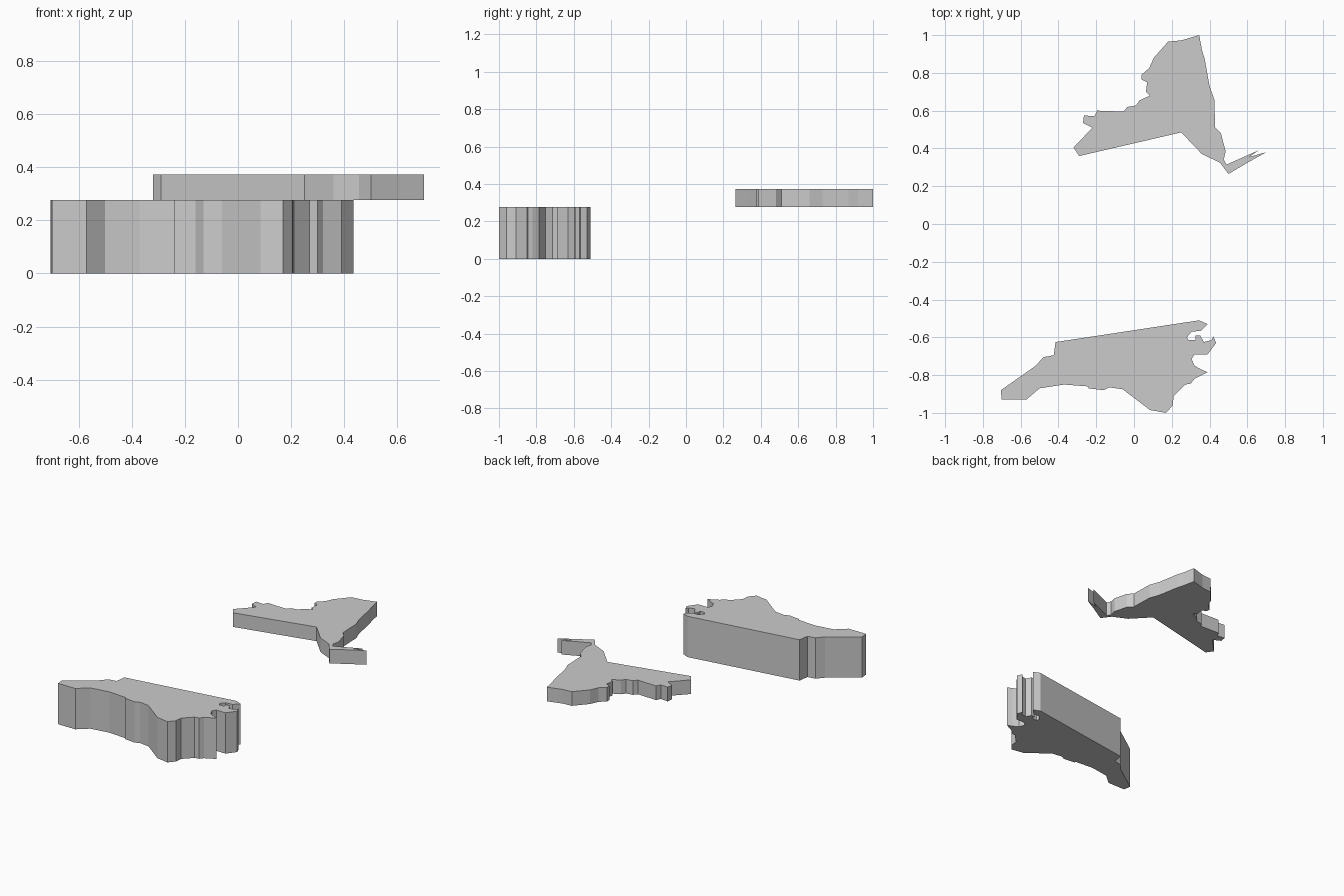
import bpy, bmesh


def extruded_outline(name, outline, bottom, top):
    """Extrude a flat map outline straight up from bottom to top."""
    bm = bmesh.new()
    face = bm.faces.new([bm.verts.new((x, y, bottom)) for x, y in outline])
    bm.normal_update()
    # the starting face becomes the underside
    if face.normal.z > 0:
        face.normal_flip()
    base = bmesh.ops.extrude_face_region(bm, geom=[face], use_keep_orig=True)
    raised = [g for g in base["geom"] if isinstance(g, bmesh.types.BMVert)]
    bmesh.ops.translate(bm, verts=raised, vec=(0, 0, top - bottom))
    bmesh.ops.recalc_face_normals(bm, faces=bm.faces)
    bmesh.ops.triangulate(bm, faces=[f for f in bm.faces if len(f.verts) > 4])
    mesh = bpy.data.meshes.new(name)
    bm.to_mesh(mesh)
    bm.free()
    obj = bpy.data.objects.new(name, mesh)
    bpy.context.collection.objects.link(obj)
    return obj


# Thick front region: straight north edge, ragged coast on the right
front_outline = [
    (0.345, -0.51), (0.39, -0.53), (0.355, -0.565), (0.305, -0.57),
    (0.28, -0.60), (0.29, -0.615), (0.325, -0.615), (0.325, -0.59),
    (0.35, -0.59), (0.37, -0.625), (0.41, -0.615), (0.42, -0.595),
    (0.435, -0.63), (0.39, -0.69), (0.32, -0.69), (0.305, -0.715),
    (0.32, -0.75), (0.355, -0.77), (0.39, -0.785), (0.32, -0.82),
    (0.30, -0.845), (0.27, -0.85), (0.21, -0.91), (0.205, -0.96),
    (0.17, -1.0), (0.085, -0.985), (-0.06, -0.875), (-0.13, -0.865),
    (-0.16, -0.88), (-0.24, -0.87), (-0.24, -0.86), (-0.37, -0.85),
    (-0.50, -0.87), (-0.57, -0.93), (-0.70, -0.93), (-0.705, -0.88),
    (-0.52, -0.75), (-0.48, -0.705), (-0.425, -0.695), (-0.415, -0.625),
]

# Thin raised rear region: straight south edge, long island at the right
rear_outline = [
    (0.345, 1.0), (0.25, 0.972), (0.18, 0.965), (0.105, 0.88),
    (0.08, 0.825), (0.04, 0.79), (0.04, 0.765), (0.07, 0.75),
    (0.063, 0.70), (0.085, 0.68), (0.03, 0.655), (0.01, 0.627),
    (-0.035, 0.62), (-0.055, 0.595), (-0.195, 0.60), (-0.21, 0.57),
    (-0.265, 0.575), (-0.27, 0.535), (-0.22, 0.51), (-0.32, 0.405),
    (-0.29, 0.36), (0.25, 0.485), (0.36, 0.37), (0.455, 0.325),
    (0.50, 0.265), (0.61, 0.33), (0.70, 0.38), (0.61, 0.355),
    (0.66, 0.39), (0.57, 0.35), (0.49, 0.315), (0.475, 0.34),
    (0.485, 0.385), (0.46, 0.48), (0.43, 0.51), (0.425, 0.66),
    (0.40, 0.73), (0.375, 0.87), (0.36, 0.92),
]

extruded_outline("front_region", front_outline, 0.0, 0.277)
extruded_outline("rear_region", rear_outline, 0.277, 0.373)
